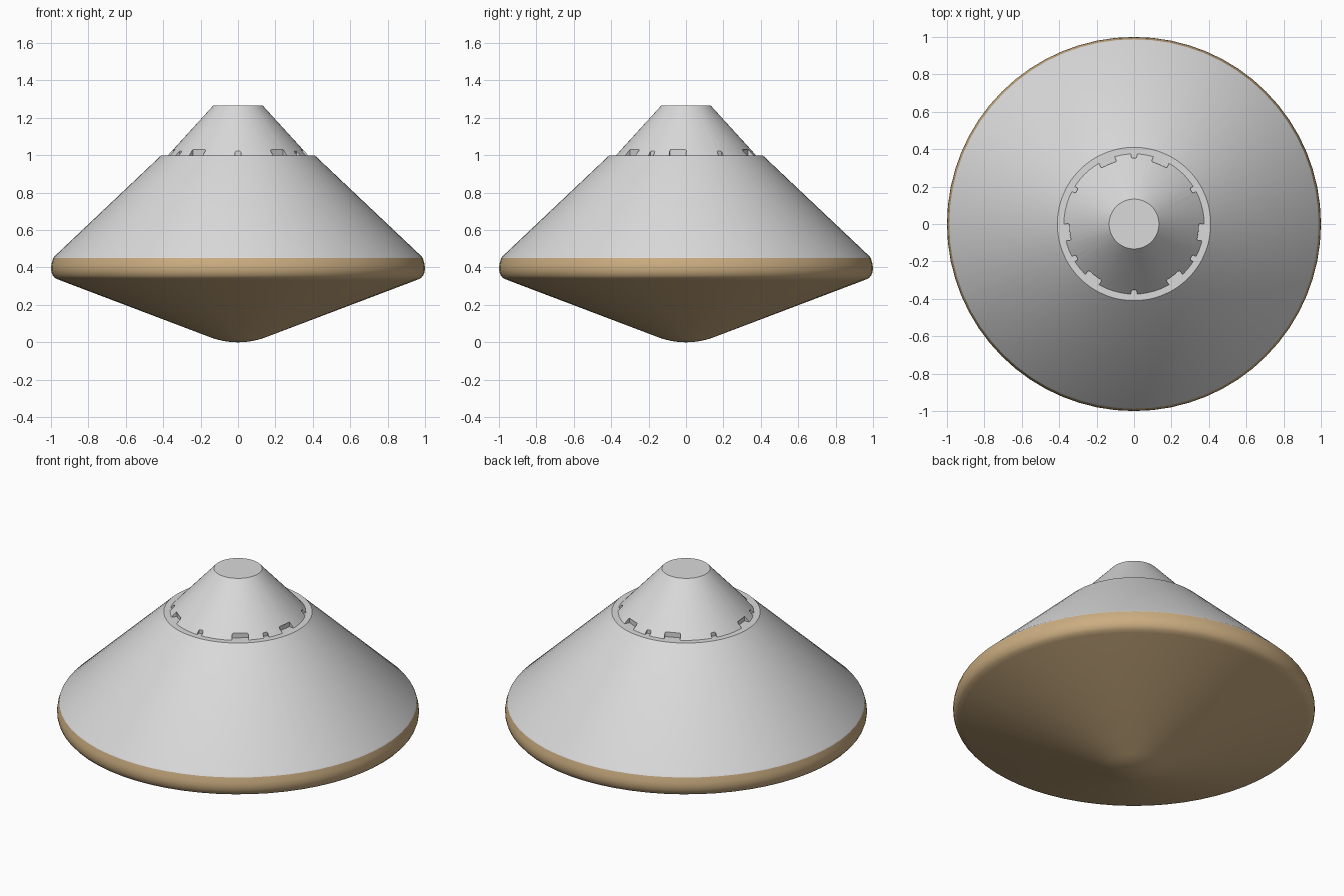
import bpy, bmesh, math
from mathutils import Matrix

if "Cube" in bpy.data.objects:
    bpy.data.objects.remove(bpy.data.objects["Cube"], do_unlink=True)

SEGMENTS = 64


def material(name, rgb):
    mat = bpy.data.materials.new(name)
    mat.use_nodes = True
    mat.diffuse_color = (*rgb, 1)
    mat.node_tree.nodes["Principled BSDF"].inputs["Base Color"].default_value = (*rgb, 1)
    return mat


def add_object(name, bm, mat=None):
    mesh = bpy.data.meshes.new(name)
    bmesh.ops.recalc_face_normals(bm, faces=bm.faces[:])
    bm.to_mesh(mesh)
    bm.free()
    obj = bpy.data.objects.new(name, mesh)
    bpy.context.collection.objects.link(obj)
    if mat:
        mesh.materials.append(mat)
    return obj


def lathe(name, profile, mat):
    """Spin a (radius, height) profile around the z axis."""
    bm = bmesh.new()
    verts = [bm.verts.new((r, 0, z)) for r, z in profile]
    edges = [bm.edges.new(pair) for pair in zip(verts, verts[1:])]
    bmesh.ops.spin(bm, geom=verts + edges, axis=(0, 0, 1), cent=(0, 0, 0),
                   angle=math.tau, steps=SEGMENTS, use_merge=True)
    bmesh.ops.remove_doubles(bm, verts=bm.verts[:], dist=1e-5)
    return add_object(name, bm, mat)


def smooth(obj, degrees=30):
    bpy.ops.object.select_all(action="DESELECT")
    obj.select_set(True)
    bpy.context.view_layer.objects.active = obj
    bpy.ops.object.shade_smooth_by_angle(angle=math.radians(degrees))


def notch(bm, angle, width, back, top, rounding):
    """Radial block with rounded upper corners, for cutting the cone."""
    front, bottom = 0.45, 0.95
    block = bmesh.new()
    bmesh.ops.create_cube(block, size=1)
    block.transform(Matrix.Translation(((front + back) / 2, 0, (top + bottom) / 2))
                    @ Matrix.Diagonal((front - back, width, top - bottom, 1)))
    upper = [e for e in block.edges
             if all(v.co.z > top - 0.001 for v in e.verts)
             and abs(e.verts[0].co.x - e.verts[1].co.x) > 0.01]
    bmesh.ops.bevel(block, geom=upper, offset=rounding, segments=4,
                    profile=0.5, affect="EDGES")
    block.transform(Matrix.Rotation(math.radians(angle), 4, "Z"))
    temp = bpy.data.meshes.new("notch_block")
    block.to_mesh(temp)
    block.free()
    bm.from_mesh(temp)
    bpy.data.meshes.remove(temp)


shell_grey = material("shell grey", (0.70, 0.70, 0.70))
shield_tan = material("shield tan", (0.60, 0.42, 0.22))

# Heat shield: rounded nose, shallow cone and rounded shoulder
nose_radius, slope = 0.42, math.atan2(0.31, 0.82)
nose = [(nose_radius * math.sin(a), nose_radius * (1 - math.cos(a)))
        for a in (slope * i / 6 for i in range(7))]
shoulder = [(0.955, 0.333), (0.978, 0.343), (0.991, 0.358), (0.998, 0.378),
            (1.0, 0.398), (0.997, 0.42), (0.988, 0.45)]
smooth(lathe("heat_shield", nose + shoulder, shield_tan))

# Back shell: wide cone with a flat ledge on top
smooth(lathe("back_shell", [(0.988, 0.45), (0.983, 0.458), (0.41, 1.0), (0, 1.0)], shell_grey))

# Parachute cover: small cone with a flat cap
cover = lathe("parachute_cover",
              [(0, 0.98), (0.393, 0.98), (0.133, 1.265), (0, 1.265)], shell_grey)

# Notches around the foot of the cover: six slots, three pairs of pockets
cut = bmesh.new()
for k in range(6):
    notch(cut, 30 + 60 * k, 0.03, 0.353, 1.026, 0.013)
for k in range(3):
    for side in (-1, 1):
        notch(cut, 90 + 120 * k + side * 23, 0.09, 0.341, 1.031, 0.01)
cutter = add_object("notch_cutter", cut)
cutter.hide_render = True

boolean = cover.modifiers.new("notches", "BOOLEAN")
boolean.operation = "DIFFERENCE"
boolean.solver = "EXACT"
boolean.object = cutter
bpy.ops.object.select_all(action="DESELECT")
cover.select_set(True)
bpy.context.view_layer.objects.active = cover
bpy.ops.object.modifier_apply(modifier=boolean.name)
bpy.data.objects.remove(cutter, do_unlink=True)
smooth(cover)
